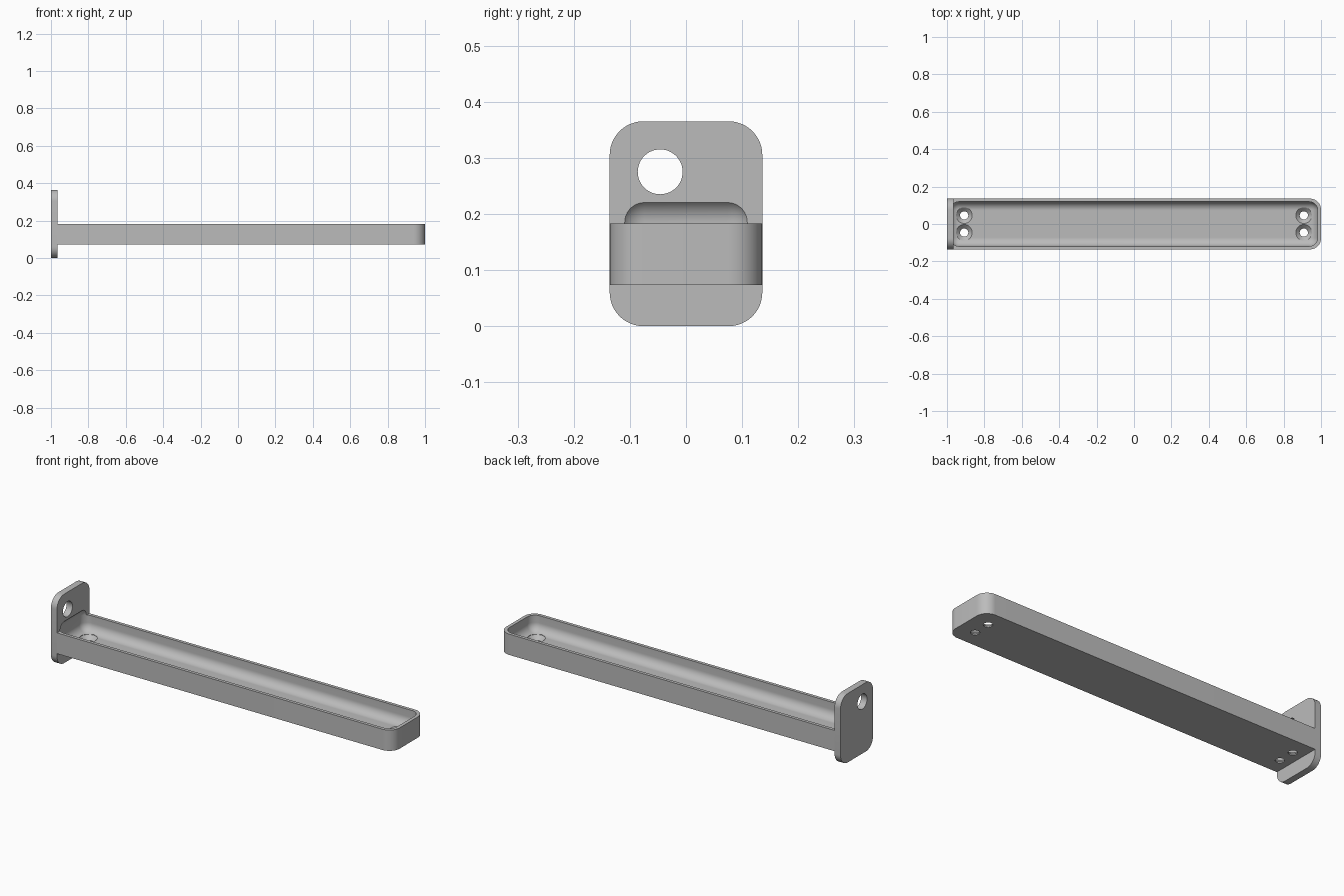
import bpy, bmesh
from math import sin, cos, pi, radians
from mathutils import Matrix, Vector

cube = bpy.data.objects.get("Cube")
if cube:
    bpy.data.objects.remove(cube, do_unlink=True)

GREY = (0.5, 0.5, 0.5, 1)
metal = bpy.data.materials.new("plain_grey")
metal.use_nodes = True
metal.diffuse_color = GREY
metal.node_tree.nodes["Principled BSDF"].inputs["Base Color"].default_value = GREY

HALF_W = 0.136      # half width of tray and plate
PLATE_X = -0.965    # inner face of the end plate
CORNER = 0.06       # outer corner radius
BASE, RIM, FLOOR = 0.073, 0.183, 0.1
HOLE_X, HOLE_Y = 0.908, 0.046


def finish(bm, name):
    bmesh.ops.recalc_face_normals(bm, faces=bm.faces)
    mesh = bpy.data.meshes.new(name)
    bm.to_mesh(mesh)
    bm.free()
    mesh.materials.append(metal)
    obj = bpy.data.objects.new(name, mesh)
    bpy.context.collection.objects.link(obj)
    return obj


def box(name, low, high, radius=0, rounded=lambda edge: True):
    """Box between two corners, with chosen edges rounded."""
    low, high = Vector(low), Vector(high)
    bm = bmesh.new()
    bmesh.ops.create_cube(bm, size=1)
    bmesh.ops.scale(bm, vec=high - low, verts=bm.verts)
    bmesh.ops.translate(bm, vec=(low + high) / 2, verts=bm.verts)
    edges = [e for e in bm.edges if rounded(e)]
    bmesh.ops.bevel(bm, geom=edges, offset=radius, segments=12,
                    profile=0.5, affect='EDGES')
    return finish(bm, name)


def lathe(name, profile, matrix, sides=48):
    """Solid of revolution from (radius, height) pairs."""
    bm = bmesh.new()
    rings = [[bm.verts.new(matrix @ Vector((r * cos(2 * pi * i / sides),
                                            r * sin(2 * pi * i / sides), h)))
              for i in range(sides)] for r, h in profile]
    for a, b in zip(rings, rings[1:]):
        for i in range(sides):
            j = (i + 1) % sides
            bm.faces.new((a[i], a[j], b[j], b[i]))
    bm.faces.new(rings[0])
    bm.faces.new(rings[-1])
    return finish(bm, name)


def along(edge, axis):
    d = edge.verts[0].co - edge.verts[1].co
    return abs(d[axis]) > 0.9 * d.length


def cut(target, cutters):
    bpy.context.view_layer.objects.active = target
    for cutter in cutters:
        mod = target.modifiers.new("cut", 'BOOLEAN')
        mod.operation = 'DIFFERENCE'
        mod.solver = 'EXACT'
        mod.object = cutter
        bpy.ops.object.modifier_apply(modifier=mod.name)


# End plate, rounded at its four corners
plate = box("end_plate", (-1, -HALF_W, 0), (PLATE_X, HALF_W, 0.365), CORNER,
            lambda e: along(e, 0))

# Tray body, rounded at the free end only
tray = box("tray", (PLATE_X, -HALF_W, BASE), (1, HALF_W, RIM), CORNER,
           lambda e: along(e, 2) and e.verts[0].co.x > 0)

# Fully rounded hollow, which also bites into the plate
hollow = box("hollow_cutter", (-0.982, -0.119, FLOOR), (0.982, 0.119, 0.23), 0.045)

# Hanging hole in the plate
hang_hole = lathe("hanging_hole_cutter", [(0.04, -0.1), (0.04, 0.1)],
                  Matrix.Translation((-0.98, -HOLE_Y, 0.275)) @ Matrix.Rotation(pi / 2, 4, 'Y'))

# Countersunk screw holes at both ends of the tray
screw_profile = [(0.022, BASE - 0.05), (0.022, FLOOR - 0.021),
                 (0.043, FLOOR), (0.043, RIM + 0.02)]
screws = [lathe("screw_hole_cutter", screw_profile, Matrix.Translation((x, y, 0)))
          for x in (-HOLE_X, HOLE_X) for y in (-HOLE_Y, HOLE_Y)]

cut(plate, [hollow, hang_hole])
cut(tray, [hollow] + screws)
for cutter in [hollow, hang_hole] + screws:
    bpy.data.objects.remove(cutter, do_unlink=True)

# Smooth the fillets and keep the edges crisp
bpy.ops.object.select_all(action='DESELECT')
for part in (plate, tray):
    part.select_set(True)
bpy.context.view_layer.objects.active = tray
bpy.ops.object.shade_smooth_by_angle(angle=radians(25))
